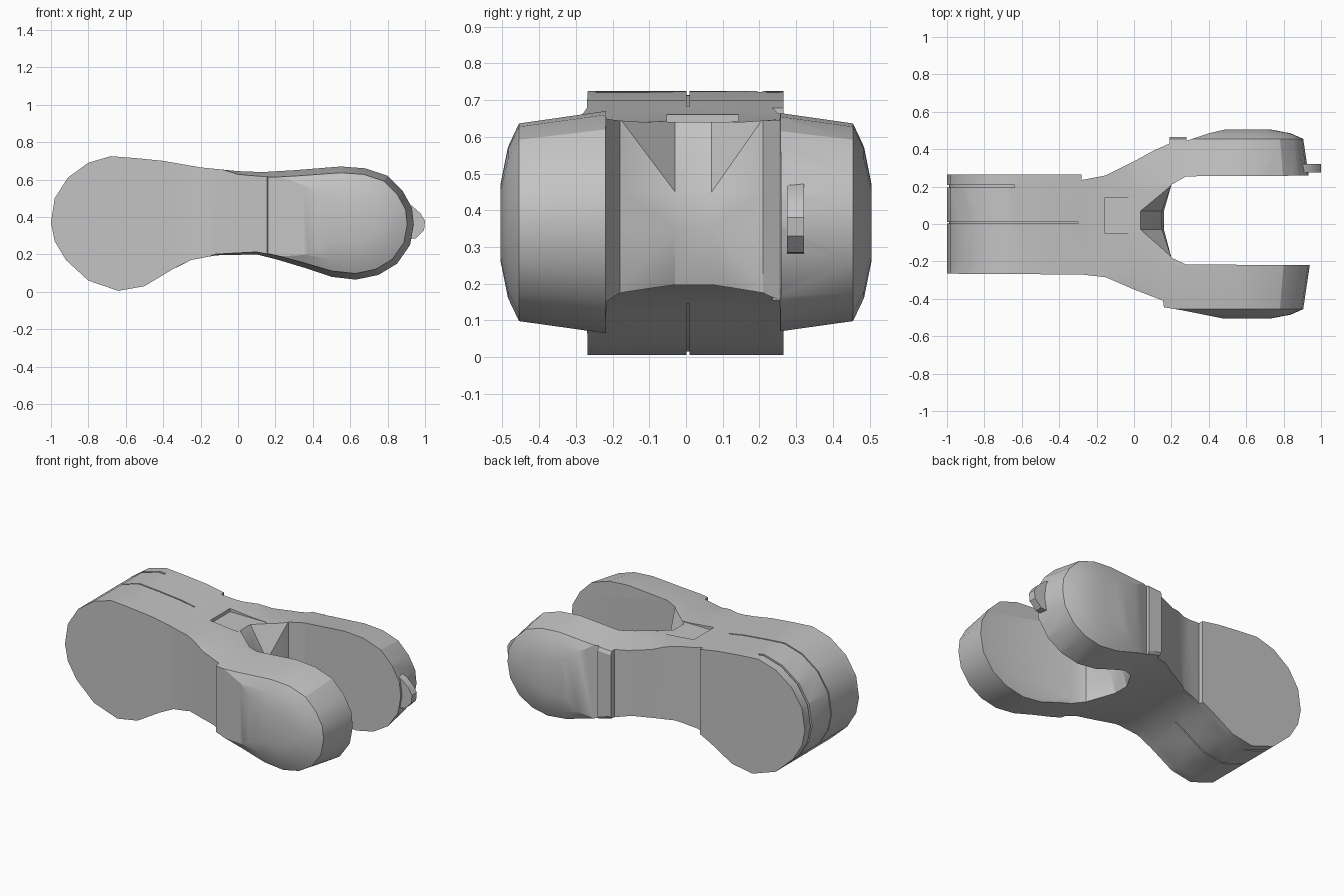
import bpy
import bmesh

default_cube = bpy.data.objects.get("Cube")
if default_cube:
    bpy.data.objects.remove(default_cube, do_unlink=True)

grey = bpy.data.materials.new("plain grey")
grey.use_nodes = True
grey.diffuse_color = (0.55, 0.55, 0.55, 1)
grey.node_tree.nodes["Principled BSDF"].inputs["Base Color"].default_value = grey.diffuse_color


def loft(name, rings):
    """Closed solid through rings that share one point count."""
    bm = bmesh.new()
    loops = [[bm.verts.new(point) for point in ring] for ring in rings]
    count = len(loops[0])
    for lower, upper in zip(loops, loops[1:]):
        for i in range(count):
            j = (i + 1) % count
            bm.faces.new((lower[i], lower[j], upper[j], upper[i]))
    bm.faces.new(loops[0])
    bm.faces.new(loops[-1])
    bmesh.ops.triangulate(bm, faces=bm.faces[:])
    bmesh.ops.recalc_face_normals(bm, faces=bm.faces[:])
    mesh = bpy.data.meshes.new(name)
    bm.to_mesh(mesh)
    bm.free()
    mesh.materials.append(grey)
    obj = bpy.data.objects.new(name, mesh)
    bpy.context.collection.objects.link(obj)
    return obj


def box(name, low, high):
    corners = [(low[0], low[1]), (high[0], low[1]), (high[0], high[1]), (low[0], high[1])]
    return loft(name, [[(x, y, z) for x, y in corners] for z in (low[2], high[2])])


def select_only(obj):
    bpy.ops.object.select_all(action="DESELECT")
    obj.select_set(True)
    bpy.context.view_layer.objects.active = obj


def combine(obj, cutter, operation):
    """Apply a boolean and discard the helper solid."""
    cutter.hide_render = True
    modifier = obj.modifiers.new(operation.lower(), "BOOLEAN")
    modifier.operation = operation
    modifier.solver = "EXACT"
    modifier.object = cutter
    select_only(obj)
    bpy.ops.object.modifier_apply(modifier=modifier.name)
    bpy.data.objects.remove(cutter, do_unlink=True)


# Side outline: round hub, slim waist and rounded arm tips
side = [(-1, .37), (-.98, .5), (-.91, .61), (-.8, .69), (-.68, .725), (-.55, .715),
        (-.4, .7), (-.2, .665), (0, .645), (.13, .64), (.3, .65), (.55, .67),
        (.68, .66), (.8, .62), (.88, .54), (.93, .45), (.94, .36), (.92, .25),
        (.85, .15), (.75, .09), (.63, .065), (.5, .08), (.35, .13), (.2, .175),
        (.1, .2), (-.12, .195), (-.25, .17), (-.35, .12), (-.5, .03), (-.64, .005),
        (-.8, .06), (-.92, .17), (-.98, .27)]
MIDDLE = .365
TIP = .62


def domed_ring(y, scale):
    """Side outline, with only the arm portion drawn in."""
    ring = []
    for x, z in side:
        if x > -.15:
            z = MIDDLE + (z - MIDDLE) * scale
        if x > TIP:
            x = TIP + (x - TIP) * scale
        ring.append((x, y, z))
    return ring


levels = [(.505, .35), (.485, .68), (.455, .89), (.22, 1)]
rings = [domed_ring(-y, s) for y, s in levels] + [domed_ring(y, s) for y, s in reversed(levels)]
body = loft("forked_link", rings)

# Plan outline: straight hub flaring into two arms
front_edge = [(-1.1, -.265), (-.28, -.27), (-.15, -.285), (0, -.35), (.155, -.41),
              (.16, -.445), (.25, -.46), (.35, -.48), (.55, -.52), (1.1, -.52)]
back_edge = [(1.1, .52), (.55, .52), (.4, .485), (.281, .445), (.28, .465), (.19, .465),
             (.189, .43), (.1, .39), (0, .335), (-.15, .26), (-.28, .235), (-.281, .265),
             (-1.1, .265)]
plan = front_edge + back_edge
combine(body, loft("plan_helper", [[(x, y, z) for x, y in plan] for z in (-.2, 1)]), "INTERSECT")


# Gap between the arms, with its throat flaring at top and bottom
def gap_ring(z, throat):
    points = [(1.2, .26), (.28, .255), (.2, .21), (throat, .07), (throat, -.03),
              (.2, -.18), (.28, -.217), (1.2, -.22)]
    return [(x, y, z) for x, y in points]


gap = loft("gap_helper", [gap_ring(z, t) for z, t in
                          ((-.1, .11), (.19, .11), (.35, .16), (.45, .15), (.65, .03), (.9, .03))])
combine(body, gap, "DIFFERENCE")

# Shallow panel recess on top of the waist
combine(body, box("panel_helper", (-.155, -.052, .64), (.1, .143, .9)), "DIFFERENCE")

# Thin grooves running round the hub
for y, width, end in ((.002, .008, -.3), (.195, .014, -.64)):
    groove = box("groove_helper", (-1.1, y, -.1), (end, y + width, .9))
    core = [(-.6 + (x + .6) * .97, MIDDLE + (z - MIDDLE) * .97) for x, z in side]
    core_solid = loft("core_helper", [[(x, d, z) for x, z in core] for d in (-.4, .4)])
    combine(groove, core_solid, "DIFFERENCE")
    combine(body, groove, "DIFFERENCE")

# Small stop tab on the tip of the back arm
tab_outline = [(.88, .48), (.93, .46), (.975, .42), (1, .38), (.995, .33), (.95, .285), (.88, .28)]
tab = loft("stop_tab", [[(x, y, z) for x, z in tab_outline] for y in (.275, .322)])

for part in (body, tab):
    select_only(part)
    bpy.ops.object.shade_smooth_by_angle(angle=.45)
